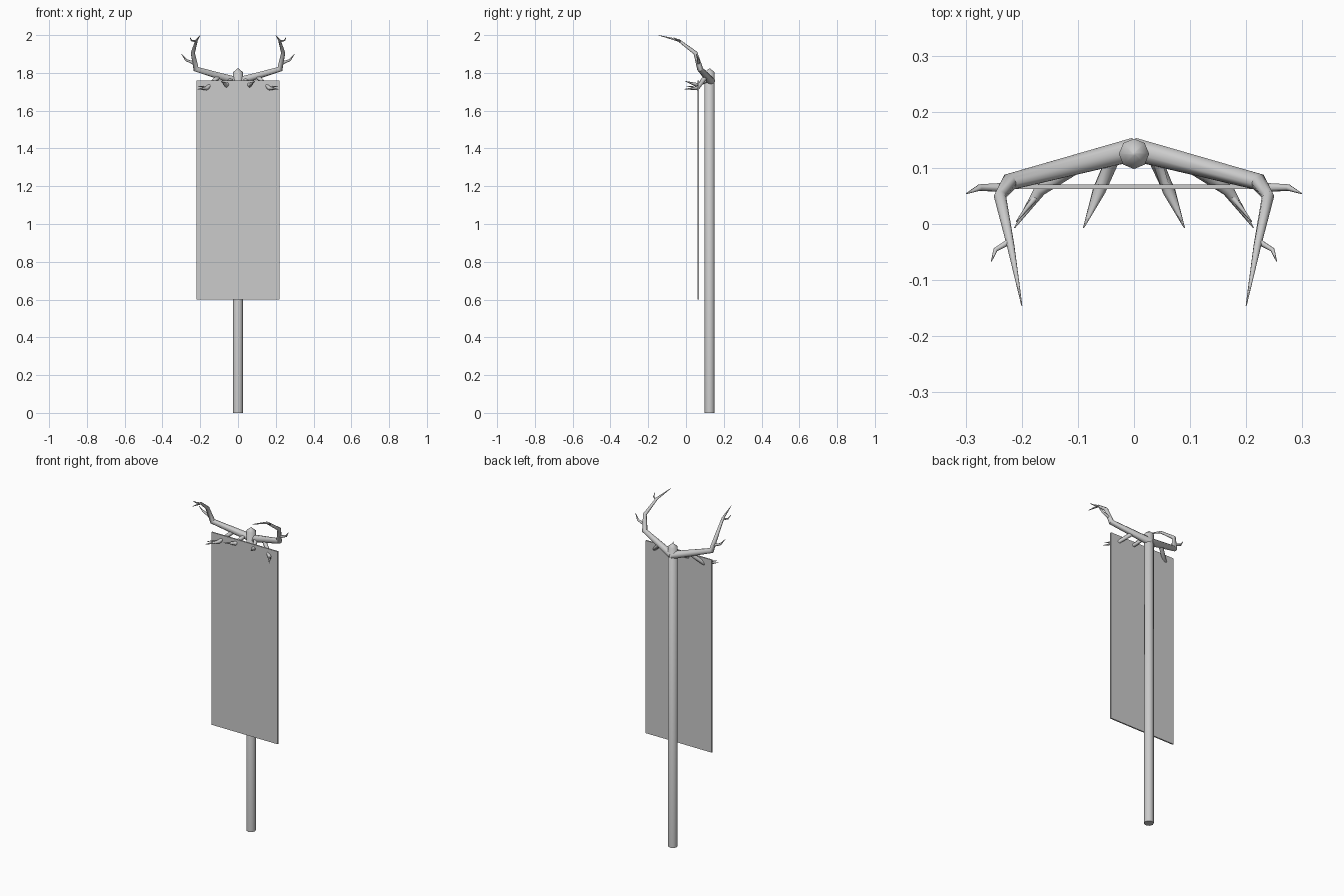
import bpy, bmesh, math
from mathutils import Vector

cube = bpy.data.objects.get("Cube")
if cube:
    bpy.data.objects.remove(cube, do_unlink=True)

grey = bpy.data.materials.new("plain grey")
grey.use_nodes = True
colour = (0.6, 0.6, 0.6, 1)
grey.diffuse_color = colour
grey.node_tree.nodes["Principled BSDF"].inputs["Base Color"].default_value = colour


def add_object(name, bm, smooth=True):
    bmesh.ops.recalc_face_normals(bm, faces=bm.faces)
    mesh = bpy.data.meshes.new(name)
    bm.to_mesh(mesh)
    bm.free()
    mesh.materials.append(grey)
    obj = bpy.data.objects.new(name, mesh)
    bpy.context.collection.objects.link(obj)
    if smooth:
        bpy.ops.object.select_all(action="DESELECT")
        obj.select_set(True)
        bpy.context.view_layer.objects.active = obj
        bpy.ops.object.shade_smooth_by_angle(angle=math.radians(50))
    return obj


def tube(name, path, sides=8, up=Vector((0, 1, 0.3))):
    """Tapered tube through (x, y, z, radius) points."""
    pts = [Vector(p[:3]) for p in path]
    bm = bmesh.new()
    rings = []
    for i, p in enumerate(pts):
        # average direction of the neighbouring segments
        d = Vector()
        if i > 0:
            d += (p - pts[i - 1]).normalized()
        if i < len(pts) - 1:
            d += (pts[i + 1] - p).normalized()
        d.normalize()
        u = (up - d * up.dot(d)).normalized()
        v = d.cross(u)
        angles = [2 * math.pi * k / sides for k in range(sides)]
        rings.append([bm.verts.new(p + path[i][3] * (u * math.cos(a) + v * math.sin(a)))
                      for a in angles])
    for a, b in zip(rings, rings[1:]):
        for k in range(sides):
            n = (k + 1) % sides
            bm.faces.new((a[k], a[n], b[n], b[k]))
    bm.faces.new(rings[0])
    bm.faces.new(rings[-1])
    return add_object(name, bm)


# Pole with a shallow pointed cap
tube("pole", [(0, 0.125, 0, 0.027), (0, 0.125, 1.803, 0.027),
              (0, 0.125, 1.823, 0.003)], up=Vector((0, 1, 0)))

# Hanging cloth panel
bm = bmesh.new()
bmesh.ops.create_cube(bm, size=1)
bmesh.ops.scale(bm, vec=(0.44, 0.008, 1.16), verts=bm.verts)
bmesh.ops.translate(bm, vec=(0, 0.066, 1.18), verts=bm.verts)
add_object("banner", bm, smooth=False)

# Antler branches for the left side, mirrored to the right
branches = {
    "antler_beam": [(0.0, 0.133, 1.755, 0.022), (0.222, 0.075, 1.82, 0.016),
                    (0.239, 0.05, 1.905, 0.011), (0.22, -0.038, 1.972, 0.007),
                    (0.2, -0.145, 1.999, 0.001)],
    "side_tine": [(0.228, 0.065, 1.85, 0.009), (0.275, 0.065, 1.868, 0.006),
                  (0.299, 0.054, 1.9, 0.001)],
    "upper_tine": [(0.22, -0.03, 1.966, 0.006), (0.247, -0.046, 1.972, 0.004),
                   (0.254, -0.066, 1.988, 0.001)],
    "inner_tine": [(0.035, 0.122, 1.768, 0.013), (0.062, 0.06, 1.735, 0.012),
                   (0.09, -0.007, 1.757, 0.001)],
    "outer_tine": [(0.1, 0.105, 1.782, 0.013), (0.168, 0.06, 1.718, 0.011),
                   (0.213, -0.007, 1.714, 0.001)],
    "outer_prong": [(0.172, 0.052, 1.718, 0.006), (0.19, 0.03, 1.728, 0.004),
                    (0.158, 0.0, 1.724, 0.001)][:2] + [(0.21, 0.004, 1.727, 0.001)],
}
for name, path in branches.items():
    for side, sign in (("left", 1), ("right", -1)):
        tube(f"{side}_{name}", [(sign * x, y, z, r) for x, y, z, r in path])
